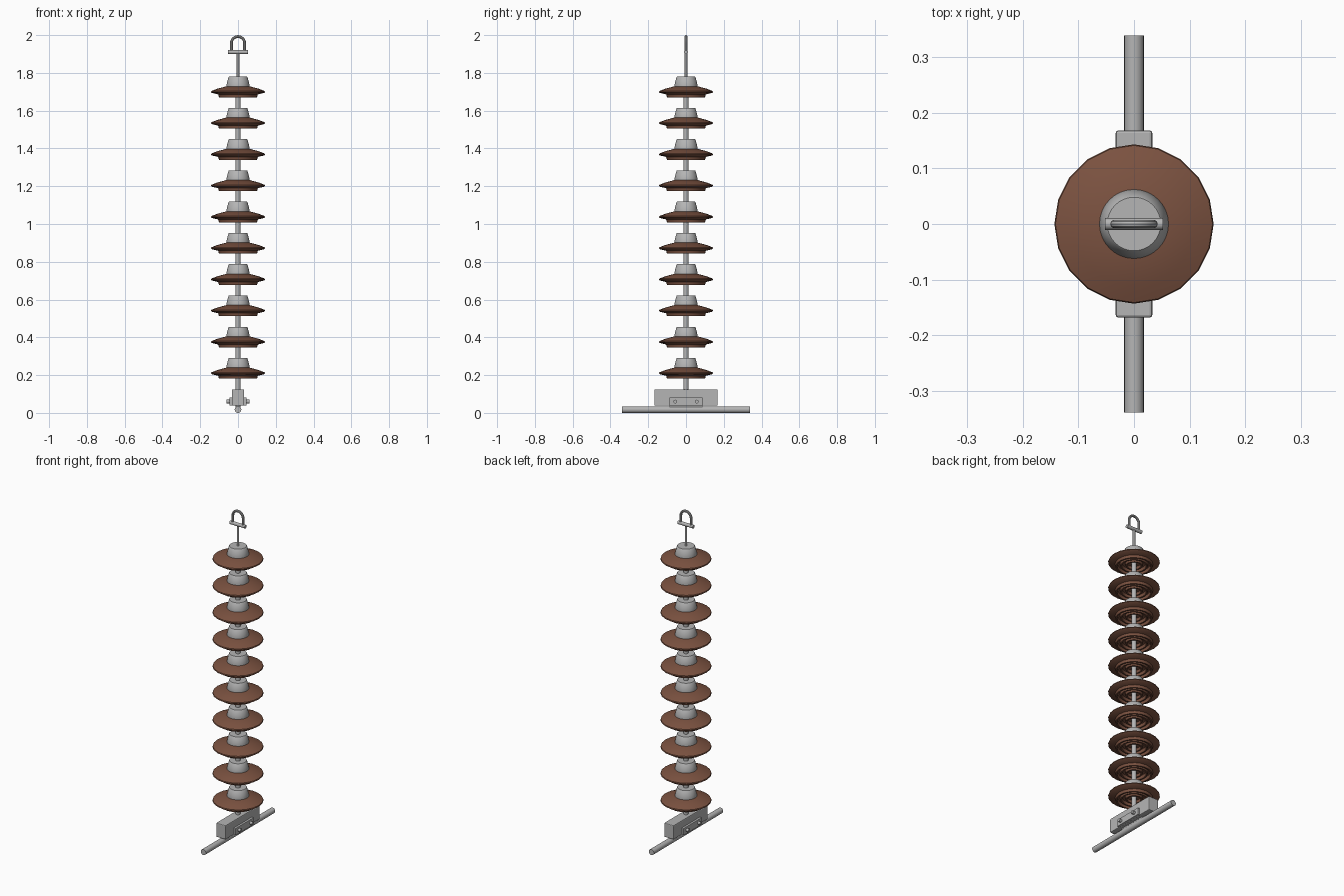
import bpy, math
from mathutils import Vector

if "Cube" in bpy.data.objects:
    bpy.data.objects.remove(bpy.data.objects["Cube"])


def material(name, rgb):
    m = bpy.data.materials.new(name)
    m.diffuse_color = (*rgb, 1)
    m.use_nodes = True
    m.node_tree.nodes["Principled BSDF"].inputs["Base Color"].default_value = m.diffuse_color
    return m


BROWN = material("brown_porcelain", (0.20, 0.085, 0.052))
STEEL = material("galvanized_steel", (0.46, 0.46, 0.46))


def finish(obj, name, mat, smooth=True):
    obj.name = name
    obj.data.materials.clear()
    obj.data.materials.append(mat)
    if smooth:
        bpy.ops.object.select_all(action='DESELECT')
        obj.select_set(True)
        bpy.context.view_layer.objects.active = obj
        bpy.ops.object.shade_smooth_by_angle(angle=math.radians(32))
    return obj


def lathe(name, profile, sides, z, mat):
    """Closed solid turned around z; the profile runs from bottom to top."""
    verts, faces = [], []
    for r, h in profile:
        for i in range(sides):
            a = 2 * math.pi * i / sides
            verts.append((r * math.cos(a), r * math.sin(a), h + z))
    for k in range(len(profile) - 1):
        for i in range(sides):
            j = (i + 1) % sides
            faces.append((k * sides + i, k * sides + j,
                          (k + 1) * sides + j, (k + 1) * sides + i))
    faces.append(tuple(reversed(range(sides))))
    faces.append(tuple(range((len(profile) - 1) * sides, len(profile) * sides)))
    mesh = bpy.data.meshes.new(name)
    mesh.from_pydata(verts, [], faces)
    obj = bpy.data.objects.new(name, mesh)
    bpy.context.collection.objects.link(obj)
    return finish(obj, name, mat)


def rod(name, start, end, radius, sides=20):
    a, b = Vector(start), Vector(end)
    bpy.ops.mesh.primitive_cylinder_add(vertices=sides, radius=radius,
                                        depth=(b - a).length, location=(a + b) / 2)
    obj = bpy.context.object
    obj.rotation_euler = (b - a).to_track_quat('Z', 'Y').to_euler()
    return finish(obj, name, STEEL)


def box(name, low, high, bevel):
    low, high = Vector(low), Vector(high)
    bpy.ops.mesh.primitive_cube_add(size=1, location=(low + high) / 2)
    obj = bpy.context.object
    obj.scale = high - low
    bpy.ops.object.transform_apply(location=False, rotation=False, scale=True)
    mod = obj.modifiers.new("soft_edges", 'BEVEL')
    mod.width, mod.segments = bevel, 2
    return finish(obj, name, STEEL, False)


# Insulator string: ten ribbed discs with metal caps and linking pins
CAP = [(0.061, -0.056), (0.062, -0.050), (0.058, -0.030), (0.050, -0.002), (0.048, 0)]
DISC = [(0.022, -0.088), (0.036, -0.088), (0.038, -0.104), (0.046, -0.104),
        (0.049, -0.088), (0.064, -0.088), (0.067, -0.106), (0.075, -0.106),
        (0.078, -0.090), (0.090, -0.090), (0.093, -0.109), (0.101, -0.109),
        (0.105, -0.094), (0.138, -0.086), (0.143, -0.082), (0.141, -0.076),
        (0.110, -0.064), (0.062, -0.051), (0.030, -0.050)]
for n in range(10):
    top = 1.78 - n * 0.1655
    lathe(f"disc_{n + 1}", DISC, 20, top, BROWN)
    lathe(f"cap_{n + 1}", CAP, 32, top, STEEL)
    rod(f"pin_{n + 1}", (0, 0, top - 0.168), (0, 0, top - 0.08), 0.0135)

# Hanging stem, shackle bolt and shackle bow
rod("top_stem", (0, 0, 1.775), (0, 0, 1.91), 0.007, 16)
rod("shackle_bolt", (-0.052, 0, 1.91), (0.052, 0, 1.91), 0.0105)
curve = bpy.data.curves.new("shackle_bow", 'CURVE')
curve.dimensions = '3D'
curve.bevel_depth, curve.bevel_resolution = 0.0075, 3
curve.use_fill_caps = True
R = 0.035
path = [(-R, 1.91)] + [(-R * math.cos(math.pi * i / 12),
                        1.9575 + R * math.sin(math.pi * i / 12)) for i in range(13)] + [(R, 1.91)]
spline = curve.splines.new('POLY')
spline.points.add(len(path) - 1)
for p, (x, z) in zip(spline.points, path):
    p.co = (x, 0, z, 1)
bow = bpy.data.objects.new("shackle_bow", curve)
bpy.context.collection.objects.link(bow)
bpy.context.view_layer.objects.active = bow
bow.select_set(True)
bpy.ops.object.select_all(action='DESELECT')
bow.select_set(True)
bpy.ops.object.convert(target='MESH')
finish(bpy.context.object, "shackle_bow", STEEL)

# Suspension clamp with side plates and bolts, holding the conductor
box("clamp_body", (-0.033, -0.168, 0.038), (0.033, 0.168, 0.125), 0.005)
for s, side in ((-1, "left"), (1, "right")):
    box(f"clamp_plate_{side}", (min(s * 0.03, s * 0.046), -0.088, 0.038),
        (max(s * 0.03, s * 0.046), 0.088, 0.081), 0.002)
    for y in (-0.057, 0.057):
        rod(f"clamp_bolt_{side}", (s * 0.04, y, 0.06), (s * 0.062, y, 0.06), 0.010, 12)
rod("conductor", (0, -0.338, 0.0175), (0, 0.338, 0.0175), 0.0175, 24)
# Keeper between the clamp and the conductor
box("clamp_keeper", (-0.012, -0.088, 0.025), (0.012, 0.088, 0.045), 0.001)
